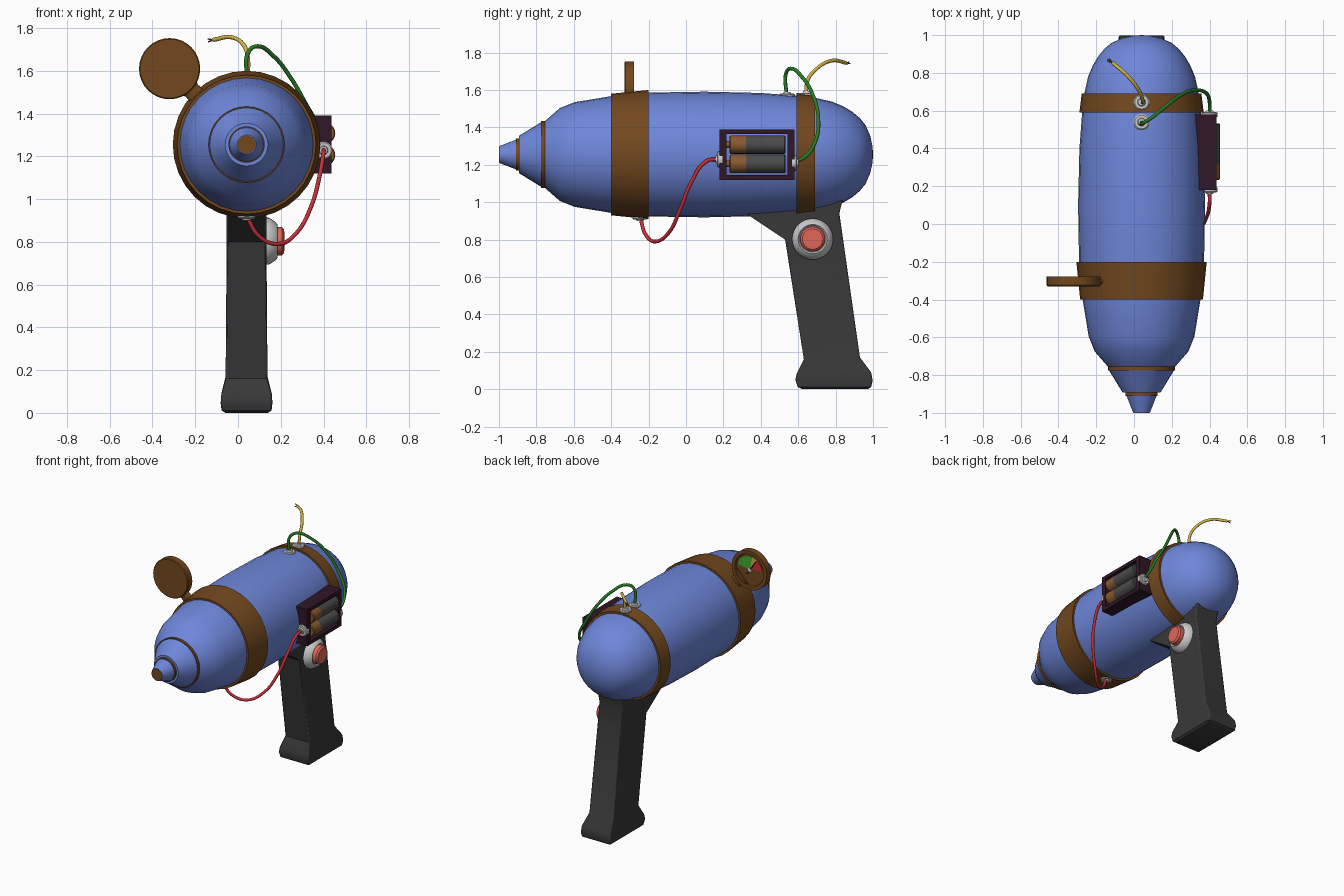
import bpy, bmesh
from math import radians, sin, cos, pi
from mathutils import Vector, Matrix

if "Cube" in bpy.data.objects:
    bpy.data.objects.remove(bpy.data.objects["Cube"])

COL = dict(blue=(.155, .24, .70), brown=(.17, .065, .013), dark=(.04, .04, .04),
           box=(.03, .008, .02), red=(.6, .03, .04), button=(.75, .13, .10),
           green=(.02, .2, .02), yellow=(.65, .45, .06), copper=(.25, .1, .03),
           lime=(.05, .4, .03), steel=(.07, .07, .07))
MATS = {}
for key, c in COL.items():
    MATS[key] = bpy.data.materials.new(key)
    MATS[key].diffuse_color = (*c, 1)

CX, CZ = .04, 1.255          # main barrel axis


def finish(name, bm, col=None, smooth=True):
    bmesh.ops.remove_doubles(bm, verts=bm.verts, dist=1e-5)
    bmesh.ops.recalc_face_normals(bm, faces=bm.faces)
    me = bpy.data.meshes.new(name)
    bm.to_mesh(me)
    bm.free()
    if smooth:
        me.shade_smooth()
        me.set_sharp_from_angle(angle=radians(35))
    ob = bpy.data.objects.new(name, me)
    bpy.context.collection.objects.link(ob)
    if col:
        me.materials.append(MATS[col])
    return ob


def lathe(name, prof, col=None, loc=(CX, 0, CZ), axis=(0, 1, 0), n=32, closed=False):
    """Turn (distance along axis, radius) pairs around an axis."""
    bm = bmesh.new()
    m = Matrix.Translation(loc) @ Vector(axis).to_track_quat('Z', 'Y').to_matrix().to_4x4()
    rings = [[bm.verts.new(m @ Vector((r * cos(2 * pi * i / n), r * sin(2 * pi * i / n), t)))
              for i in range(n)] for t, r in prof]
    pairs = list(zip(rings, rings[1:]))
    if closed:
        pairs.append((rings[-1], rings[0]))
    for a, b in pairs:
        for i in range(n):
            j = (i + 1) % n
            bm.faces.new((a[i], a[j], b[j], b[i]))
    return finish(name, bm, col)


def boxes(name, ranges, col):
    bm = bmesh.new()
    for lo, hi in ranges:
        lo, hi = Vector(lo), Vector(hi)
        m = Matrix.Translation((lo + hi) / 2) @ Matrix.Diagonal((*(hi - lo), 1))
        bmesh.ops.create_cube(bm, size=1, matrix=m)
    return finish(name, bm, col, False)


def wire(name, pts, col, r=.01):
    cu = bpy.data.curves.new(name, 'CURVE')
    cu.dimensions = '3D'
    cu.bevel_depth, cu.bevel_resolution, cu.resolution_u = r, 2, 6
    cu.use_fill_caps = True
    sp = cu.splines.new('BEZIER')
    sp.bezier_points.add(len(pts) - 1)
    for bp, p in zip(sp.bezier_points, pts):
        bp.co = p
        bp.handle_left_type = bp.handle_right_type = 'AUTO'
    cu.materials.append(MATS[col])
    ob = bpy.data.objects.new(name, cu)
    bpy.context.collection.objects.link(ob)


# barrel with rounded back
lathe("barrel", [(-.755, 0), (-.755, .178), (-.675, .248), (-.595, .28), (-.4, .312),
                 (-.2, .331), (.1, .336), (.4, .329), (.6, .314), (.7, .301), (.78, .283),
                 (.84, .258), (.89, .228), (.93, .194), (.96, .157), (.985, .1),
                 (.997, .045), (1, 0)], "blue")
# stepped nose with brown spacer rings and tip
lathe("nose_ring_large", [(-.775, 0), (-.775, .178), (-.753, .178), (-.753, 0)], "brown")
lathe("nose_cone_large", [(-.893, 0), (-.893, .1), (-.775, .172), (-.775, 0)], "blue")
lathe("nose_ring_small", [(-.91, 0), (-.91, .085), (-.892, .085), (-.892, 0)], "brown")
lathe("nose_cone_small", [(-.998, 0), (-.998, .045), (-.908, .08), (-.908, 0)], "blue")
lathe("nose_tip", [(-1, 0), (-1, .042), (-.99, .042), (-.99, 0)], "brown")

# straps
lathe("front_band", [(-.4, .30), (-.4, .325), (-.2, .345), (-.2, .32)], "brown", closed=True)
lathe("rear_band", [(.59, .30), (.59, .329), (.69, .317), (.69, .29)], "brown", closed=True)

# grip: rectangular sections (front y, front z, back y, back z, half width)
sections = [(.625, 0, .97, 0, .1), (.597, .012, .99, .012, .117), (.585, .05, .998, .045, .121),
            (.592, .085, .99, .09, .118), (.63, .16, .93, .17, .098), (.53, .80, .84, .80, .093),
            (.325, .937, .82, .94, .093), (.38, .99, .845, 1.045, .093)]
bm = bmesh.new()
rings = [[bm.verts.new(p) for p in ((CX - w, fy, fz), (CX + w, fy, fz), (CX + w, by, bz), (CX - w, by, bz))]
         for fy, fz, by, bz, w in sections]
for a, b in zip(rings, rings[1:]):
    for i in range(4):
        bm.faces.new((a[i], a[(i + 1) % 4], b[(i + 1) % 4], b[i]))
bm.faces.new(rings[0])
bm.faces.new(rings[-1])
grip = finish("grip", bm, "dark")
bev = grip.modifiers.new("soft_edges", 'BEVEL')
bev.width, bev.segments, bev.limit_method, bev.angle_limit = .008, 2, 'ANGLE', radians(50)

# side button in its collar
bpos = (.12, .677, .803)
lathe("button_collar", [(0, 0), (0, .11), (.025, .11), (.055, .09), (.065, .078), (.055, .07), (.055, 0)],
      loc=bpos, axis=(1, 0, 0))
lathe("button", [(.04, 0), (.04, .068), (.085, .066), (.096, .055), (.098, 0)], "button",
      loc=bpos, axis=(1, 0, 0))

# battery box: four walls, open side
X0, X1, Y0, Y1, Z0, Z1, T = .315, .437, .18, .58, 1.12, 1.39, .036
boxes("battery_box", [((X0, Y0, Z0), (X1, Y0 + T, Z1)), ((X0, Y1 - T, Z0), (X1, Y1, Z1)),
                      ((X0, Y0 + T, Z0), (X1, Y1 - T, Z0 + T * .7)),
                      ((X0, Y0 + T, Z1 - T * .7), (X1, Y1 - T, Z1))], "box")
for i, z in enumerate((1.206, 1.308)):
    loc = (.406, 0, z)
    lathe(f"battery_body_{i}", [(.32, 0), (.32, .049), (.527, .049), (.533, .044), (.533, 0)],
          "steel", loc, n=24)
    lathe(f"battery_end_{i}", [(.216, 0), (.216, .018), (.233, .018), (.233, .044), (.239, .049),
                               (.32, .049), (.32, 0)], "copper", loc, n=24)

# wire sockets
sockets = [((.40, .182, 1.228), (0, -1, 0)), ((.40, .578, 1.21), (0, 1, 0)),
           ((CX, -.245, .923), (0, 0, -1)), ((CX, .54, 1.565), (0, 0, 1)), ((CX, .645, 1.57), (0, 0, 1))]
for i, (loc, ax) in enumerate(sockets):
    lathe(f"wire_socket_{i}", [(-.012, 0), (-.012, .042), (.01, .042), (.015, .036), (.015, .022),
                               (.024, .018), (.024, 0)], None, loc, ax, n=20)

# wires
wire("red_wire", [(.40, .17, 1.23), (.40, .11, 1.22), (.382, .03, 1.11), (.342, -.03, .965),
                  (.272, -.09, .84), (.19, -.16, .79), (.10, -.215, .825), (CX, -.245, .92)], "red")
wire("green_wire", [(.40, .57, 1.21), (.40, .645, 1.25), (.385, .69, 1.32), (.32, .708, 1.44),
                    (.245, .68, 1.57), (.165, .62, 1.67), (.09, .56, 1.715), (.05, .535, 1.69),
                    (CX, .538, 1.57)], "green")
wire("yellow_wire", [(.045, .643, 1.57), (.047, .65, 1.65), (.03, .70, 1.715), (-.03, .78, 1.757),
                     (-.115, .855, 1.745)], "yellow")
for i, (dx, dy, dz) in enumerate(((-.03, .02, .004), (-.028, .01, -.01), (-.02, .025, -.004))):
    a = Vector((-.112, .852, 1.745))
    wire(f"wire_strand_{i}", [a, a + Vector((dx, dy, dz))], "copper", .003)

# gauge on a short stem, dial facing the back
G = Vector((-.32, -.33, 1.61))
lathe("gauge_case", [(0, 0), (0, .138), (.006, .143), (.052, .143), (.052, .118), (.04, .112), (.04, 0)],
      "brown", G)
stem = lathe("gauge_stem", [(.29, .05), (.335, .042), (.36, .04), (.39, .055), (.42, .085), (.42, 0)],
             "brown", (0, 0, 0), (-.36, 0, .355), n=20)
for v in stem.data.vertices:
    v.co.y *= .45 if abs(v.co.y) < .055 else .3
stem.location = (CX, -.305, CZ)


def sector(name, a0, a1, col, r=.1, steps=8):
    bm = bmesh.new()
    angs = [radians(a0 + (a1 - a0) * i / steps) for i in range(steps + 1)]
    vs = [bm.verts.new((0, 0, 0))] + [bm.verts.new((r * cos(a), 0, r * sin(a))) for a in angs]
    f = bm.faces.new(vs)
    ext = bmesh.ops.extrude_face_region(bm, geom=[f])
    bmesh.ops.translate(bm, vec=(0, .006, 0),
                        verts=[v for v in ext["geom"] if isinstance(v, bmesh.types.BMVert)])
    finish(name, bm, col, False).location = G + Vector((0, .038, 0))


sector("dial_safe", 10, 100, "lime")
sector("dial_warning", 100, 125, "yellow")
sector("dial_danger", 125, 170, "red")
wire("dial_needle", [G + Vector((.02, .047, -.03)), G + Vector((-.05, .047, .075))], "dark", .004)
lathe("dial_hub", [(.038, .016), (.05, .016), (.052, 0)], None, G, n=16)

for m in bpy.data.materials:
    if m.users and not m.is_grease_pencil:
        m.use_nodes = True
        m.node_tree.nodes["Principled BSDF"].inputs["Base Color"].default_value = m.diffuse_color
